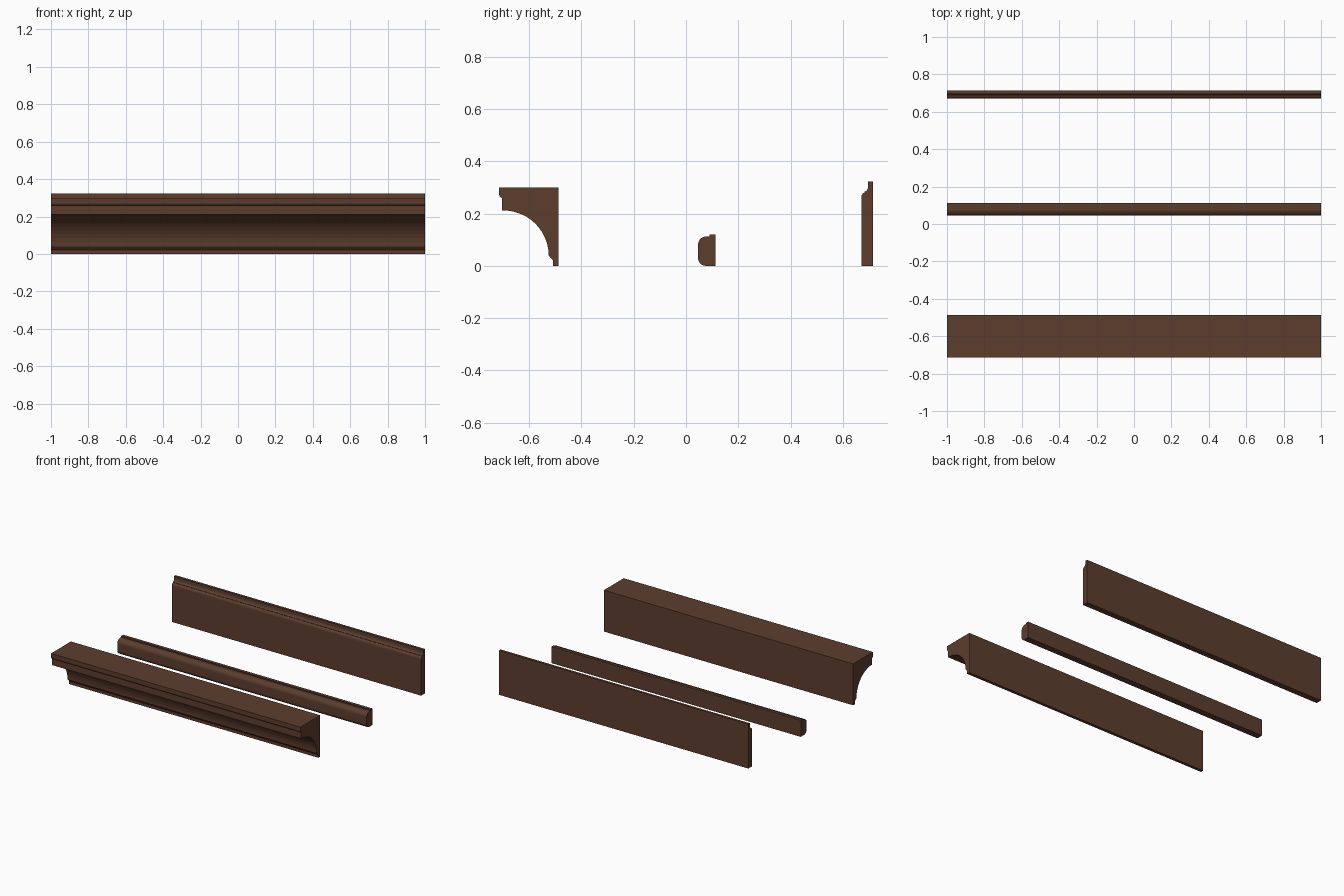
import bpy, bmesh
from math import sin, cos, radians

cube = bpy.data.objects.get("Cube")
if cube:
    bpy.data.objects.remove(cube, do_unlink=True)

wood = bpy.data.materials.new("dark brown wood")
wood.use_nodes = True
colour = (0.107, 0.047, 0.027, 1)
wood.diffuse_color = colour
shader = wood.node_tree.nodes["Principled BSDF"]
shader.inputs["Base Color"].default_value = colour
shader.inputs["Roughness"].default_value = 0.7


def arc(cy, cz, ry, rz, start, end, steps):
    """Points along an elliptical arc in the y-z plane, angles in degrees."""
    angles = [radians(start + (end - start) * i / steps) for i in range(steps + 1)]
    return [(cy + ry * cos(a), cz + rz * sin(a)) for a in angles]


def moulding(name, profile):
    """Extrude a closed y-z profile along the full length in x."""
    bm = bmesh.new()
    base = bm.faces.new([bm.verts.new((-1, y, z)) for y, z in profile])
    grown = bmesh.ops.extrude_face_region(bm, geom=[base])["geom"]
    ends = [g for g in grown if isinstance(g, bmesh.types.BMVert)]
    bmesh.ops.translate(bm, verts=ends, vec=(2, 0, 0))
    bmesh.ops.recalc_face_normals(bm, faces=bm.faces)
    mesh = bpy.data.meshes.new(name)
    bm.to_mesh(mesh)
    bm.free()
    mesh.materials.append(wood)
    obj = bpy.data.objects.new(name, mesh)
    bpy.context.collection.objects.link(obj)


# Crown moulding: small front lip, large cove, stepped foot
moulding("crown_moulding",
         [(-0.487, 0), (-0.487, 0.3), (-0.714, 0.3), (-0.714, 0.272)]
         + arc(-0.704, 0.272, 0.01, 0.012, 180, 270, 3)[1:]
         + [(-0.704, 0.212)]
         + arc(-0.7, 0.04, 0.175, 0.172, 90, 0, 12)
         + [(-0.522, 0.036), (-0.509, 0.022), (-0.509, 0)])

# Chair rail: rounded front edges and a thin raised back strip
moulding("chair_rail",
         [(0.113, 0), (0.113, 0.12), (0.09, 0.12), (0.09, 0.112)]
         + arc(0.076, 0.082, 0.03, 0.03, 90, 180, 6)
         + arc(0.076, 0.03, 0.03, 0.03, 180, 270, 6))

# Baseboard: flat face, rounded shoulder, cove up to a thin top edge
moulding("baseboard",
         [(0.714, 0), (0.714, 0.322), (0.696, 0.322), (0.696, 0.302)]
         + arc(0.676, 0.302, 0.02, 0.02, -10, -70, 4)
         + arc(0.687, 0.262, 0.017, 0.019, 100, 180, 5)
         + [(0.67, 0)])
